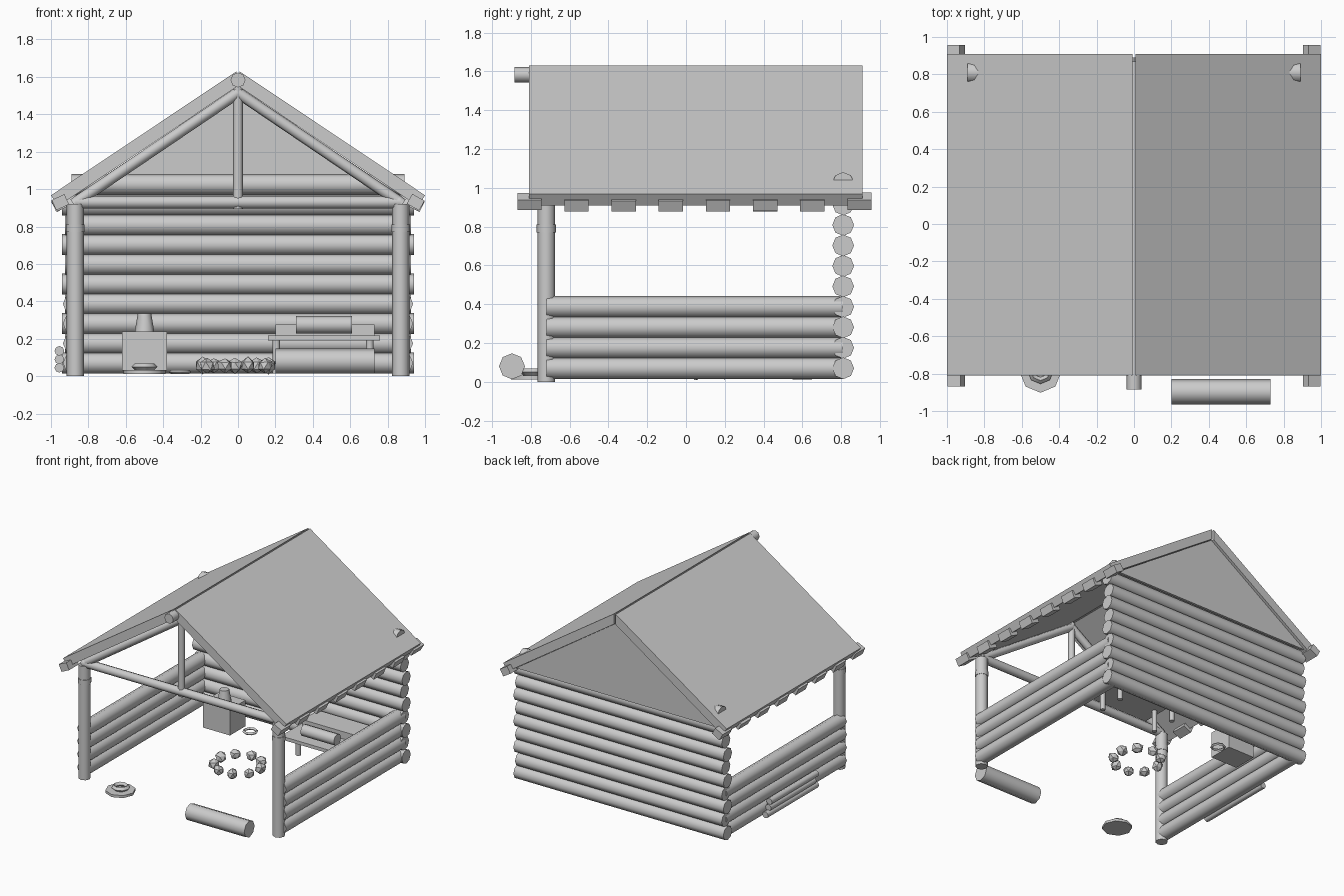
import bpy, bmesh, math, random
from mathutils import Vector

if "Cube" in bpy.data.objects:
    bpy.data.objects.remove(bpy.data.objects["Cube"])
random.seed(4)

def finish(bm, name, smooth=False):
    bmesh.ops.recalc_face_normals(bm, faces=bm.faces)
    me = bpy.data.meshes.new(name)
    bm.to_mesh(me)
    bm.free()
    ob = bpy.data.objects.new(name, me)
    bpy.context.collection.objects.link(ob)
    if smooth:
        bpy.context.view_layer.objects.active = ob
        ob.select_set(True)
        bpy.ops.object.shade_smooth_by_angle(angle=math.radians(50))
        ob.select_set(False)
    return ob

def log(name, a, b, r, r2=None, sides=8):
    """Round log from point a to point b."""
    a, b = Vector(a), Vector(b)
    bm = bmesh.new()
    bmesh.ops.create_cone(bm, cap_ends=True, segments=sides, radius1=r,
                          radius2=r if r2 is None else r2, depth=(b - a).length)
    ob = finish(bm, name, True)
    ob.location = (a + b) / 2
    ob.rotation_euler = (b - a).to_track_quat('Z', 'Y').to_euler()
    return ob

def box(name, centre, size, tilt=0):
    bm = bmesh.new()
    bmesh.ops.create_cube(bm, size=1)
    bmesh.ops.scale(bm, vec=size, verts=bm.verts)
    ob = finish(bm, name)
    ob.location = centre
    ob.rotation_euler = (0, tilt, 0)
    return ob

def prism(name, profile, y0, y1):
    """Extrude an x-z profile along y."""
    bm = bmesh.new()
    f = bm.faces.new([bm.verts.new((x, y0, z)) for x, z in profile])
    ext = bmesh.ops.extrude_face_region(bm, geom=[f])
    moved = [v for v in ext['geom'] if isinstance(v, bmesh.types.BMVert)]
    bmesh.ops.translate(bm, vec=(0, y1 - y0, 0), verts=moved)
    return finish(bm, name)

def ring(name, centre, major, minor, segs=8):
    bpy.ops.mesh.primitive_torus_add(major_segments=segs, minor_segments=4,
        major_radius=major, minor_radius=minor, location=centre)
    bpy.context.object.name = name
    return bpy.context.object

# Back wall of stacked logs, alternating lengths
for i in range(9):
    h = 0.94 if i % 2 == 0 else 0.925
    z = 0.07 + 0.1055 * i
    log("back_log", (-h, 0.81, z), (h, 0.81, z), 0.056)
log("back_top_log", (-0.89, 0.81, 1.025), (0.89, 0.81, 1.025), 0.056)

# Gable panel
prism("back_gable", [(-0.9, 0.945), (0.9, 0.945), (0, 1.548)], 0.87, 0.89)

for s in (-1, 1):
    # Low side walls
    for i in range(4):
        z = 0.07 + 0.1055 * i
        log("side_log", (s * 0.88, -0.72, z), (s * 0.88, 0.81, z), 0.056)
    # Front posts with lashing, and truss rafters
    log("front_post", (s * 0.87, -0.72, 0), (s * 0.87, -0.72, 0.92), 0.046)
    log("post_lashing", (s * 0.87, -0.72, 0.77), (s * 0.87, -0.72, 0.81), 0.05)
    log("truss_rafter", (s * 0.88, -0.72, 0.92), (0, -0.72, 1.515), 0.03)
    # Roof slab
    prism("roof_slab", [(s * 0.008, 1.63), (s * 1.0, 0.967), (s * 0.962, 0.908),
                        (s * 0.008, 1.546)], -0.81, 0.91)
    # Short blocks under the eaves
    for i in range(8):
        end = i in (0, 7)
        box("eave_block", (s * 0.95, -0.807 + 0.243 * i, 0.93 if end else 0.922),
            (0.075, 0.125, 0.06), s * math.radians(27 + random.uniform(-4, 4)))

# Ridge pole, tie beam, king post
log("ridge_pole", (0, -0.885, 1.583), (0, 0.87, 1.583), 0.04)
log("tie_beam", (-0.87, -0.72, 0.93), (0.87, -0.72, 0.93), 0.034)
log("king_post", (0, -0.72, 0.895), (0, -0.72, 1.56), 0.026)

# Fire ring of stones
for i in range(9):
    a = i * math.tau / 9 + 0.2
    bm = bmesh.new()
    bmesh.ops.create_icosphere(bm, subdivisions=1, radius=0.045)
    for v in bm.verts:
        v.co *= random.uniform(0.85, 1.1)
    st = finish(bm, "fire_stone")
    st.location = (-0.012 + 0.178 * math.cos(a), 0.02 + 0.178 * math.sin(a), 0.056)
    st.rotation_euler = (0, 0, random.uniform(0, 6))

# Sleeping bench with pillow and bedroll
box("bench_top", (0.46, 0.54, 0.203), (0.6, 0.44, 0.027))
for x in (0.205, 0.705):
    for y in (0.48, 0.68):
        log("bench_leg", (x, y, 0.015), (x, y, 0.195), 0.02)
box("folded_blanket", (0.465, 0.64, 0.245), (0.53, 0.2, 0.06))
log("bedroll", (0.31, 0.4, 0.275), (0.61, 0.4, 0.275), 0.047)

# Stove with chimney stub, and a ring on the ground beside it
box("stove_body", (-0.5, 0.54, 0.135), (0.24, 0.2, 0.21))
log("stove_chimney", (-0.5, 0.54, 0.24), (-0.5, 0.54, 0.335), 0.052, 0.036)
ring("ground_ring", (-0.31, 0.6, 0.022), 0.048, 0.011)

# Flat stone with a small ring on top, outside the front
log("flat_stone", (-0.5, -0.79, 0.012), (-0.5, -0.79, 0.032), 0.112)
ring("stone_top_ring", (-0.5, -0.785, 0.05), 0.052, 0.018)

# Seat log in front
log("seat_log", (0.2, -0.897, 0.08), (0.73, -0.897, 0.08), 0.067)

# Pole stack against the left wall
for z, y0, y1 in ((0.045, -0.3, 0.35), (0.09, -0.27, 0.31), (0.135, -0.3, 0.3)):
    log("stacked_pole", (-0.955, y0, z), (-0.955, y1, z), 0.026)
